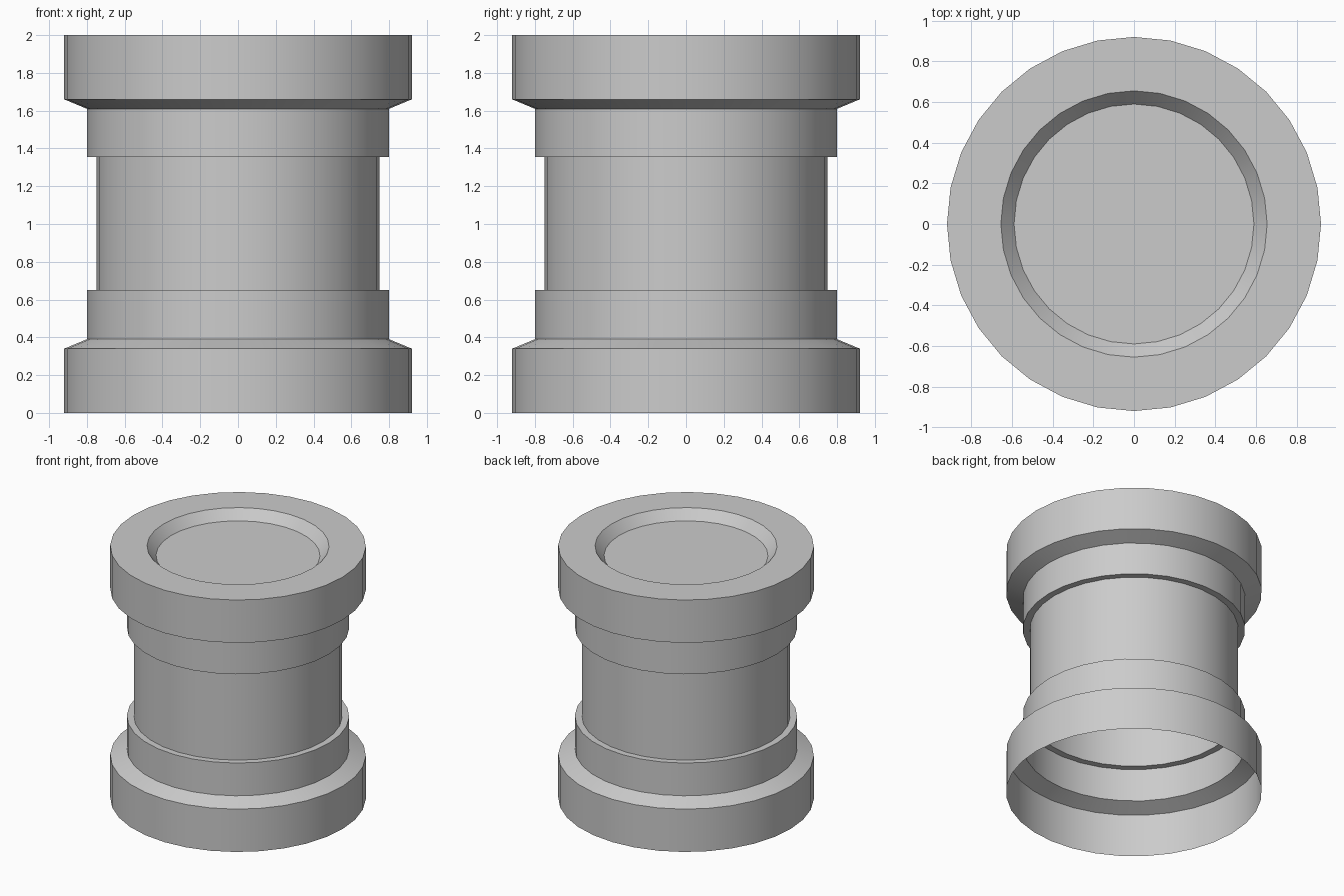
import bpy, bmesh
from math import cos, sin, tau

if "Cube" in bpy.data.objects:
    bpy.data.objects.remove(bpy.data.objects["Cube"])

SIDES = 32

# Half profile (radius, height): open foot up to the recessed top
profile = [
    (0.92, 0.00), (0.92, 0.34),   # base flange
    (0.80, 0.39), (0.80, 0.65),   # lower collar
    (0.75, 0.65), (0.75, 1.355),  # barrel
    (0.80, 1.355), (0.80, 1.61),  # upper collar
    (0.92, 1.66), (0.92, 2.00),   # top flange
    (0.655, 2.00), (0.59, 1.925), # rim and recess slope
]


def lathe(name, points):
    bm = bmesh.new()
    rings = [[bm.verts.new((r * cos(tau * i / SIDES), r * sin(tau * i / SIDES), z))
              for i in range(SIDES)] for r, z in points]
    for low, high in zip(rings, rings[1:]):
        for i in range(SIDES):
            j = (i + 1) % SIDES
            bm.faces.new((low[i], low[j], high[j], high[i]))
    bm.faces.new(rings[-1])  # recess floor
    mesh = bpy.data.meshes.new(name)
    bm.to_mesh(mesh)
    bm.free()
    obj = bpy.data.objects.new(name, mesh)
    bpy.context.collection.objects.link(obj)
    return obj


# Single shell, open at the bottom
pedestal = lathe("pedestal", profile)
bpy.context.view_layer.objects.active = pedestal
pedestal.select_set(True)
bpy.ops.object.shade_smooth_by_angle(angle=0.35)
